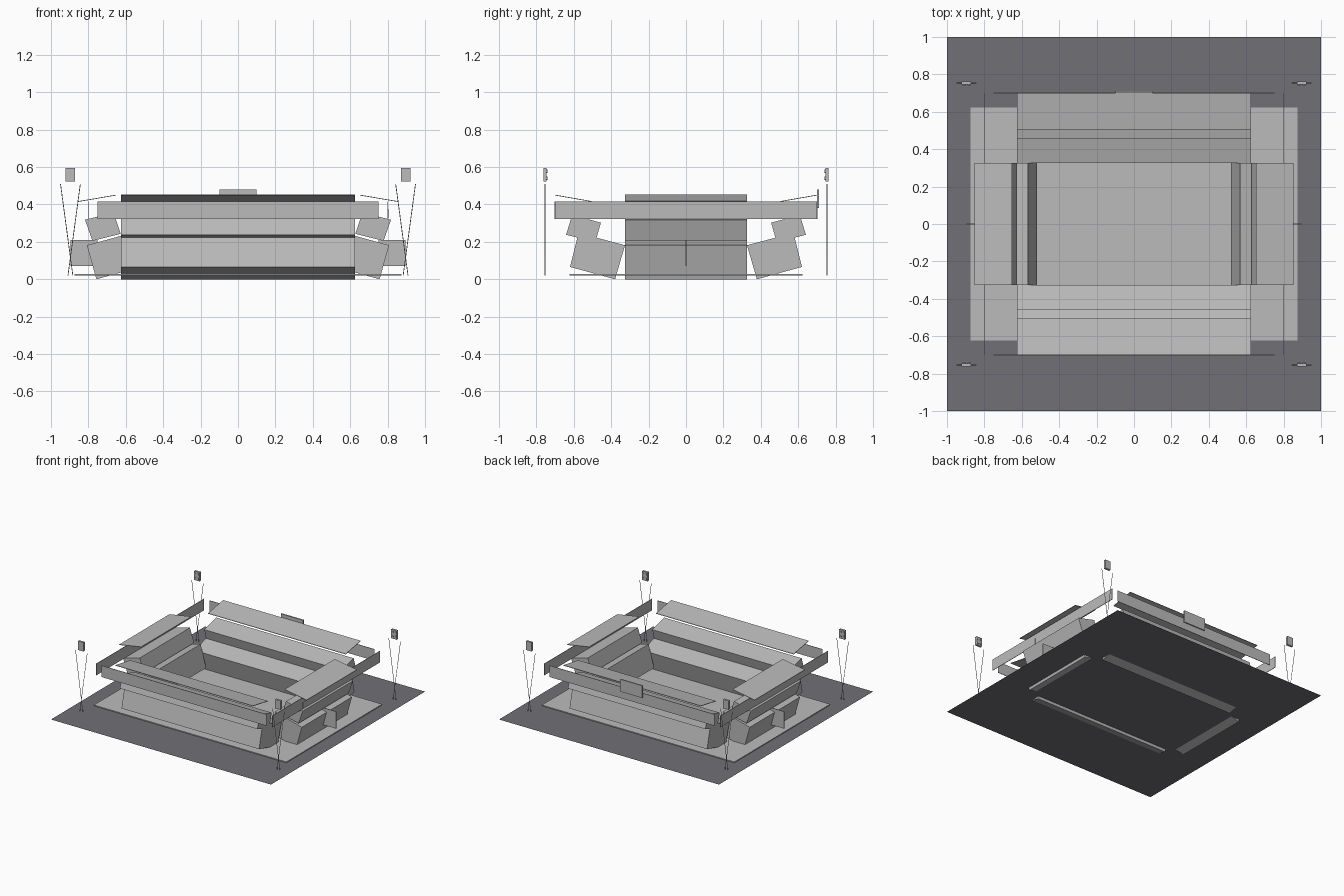
import bpy, bmesh
from mathutils import Vector

cube = bpy.data.objects.get("Cube")
if cube:
    bpy.data.objects.remove(cube, do_unlink=True)


def material(name, color):
    m = bpy.data.materials.new(name)
    m.use_nodes = True
    m.diffuse_color = (*color, 1)
    m.node_tree.nodes["Principled BSDF"].inputs["Base Color"].default_value = (*color, 1)
    return m


CONCRETE = material("light_grey_concrete", (0.5, 0.5, 0.5))
ASPHALT = material("dark_slate_asphalt", (0.16, 0.16, 0.18))


def finish(name, bm, mat):
    bmesh.ops.recalc_face_normals(bm, faces=bm.faces)
    mesh = bpy.data.meshes.new(name)
    bm.to_mesh(mesh)
    bm.free()
    mesh.materials.append(mat)
    ob = bpy.data.objects.new(name, mesh)
    bpy.context.collection.objects.link(ob)
    return ob


def box(name, lo, hi, mat=CONCRETE):
    lo, hi = Vector(lo), Vector(hi)
    bm = bmesh.new()
    bmesh.ops.create_cube(bm, size=1)
    for v in bm.verts:
        v.co = (lo + hi) / 2 + v.co * (hi - lo)
    return finish(name, bm, mat)


def extrude(name, profile, half, place):
    """Extrude an (outward, height) profile along a stand's length."""
    bm = bmesh.new()
    ends = [[bm.verts.new(place(d, t, z)) for d, z in profile] for t in (-half, half)]
    for ring in ends:
        bm.faces.new(ring)
    n = len(profile)
    for i in range(n):
        j = (i + 1) % n
        bm.faces.new((ends[0][i], ends[0][j], ends[1][j], ends[1][i]))
    return finish(name, bm, CONCRETE)


def pole(name, a, b, radius):
    a, b = Vector(a), Vector(b)
    bm = bmesh.new()
    bmesh.ops.create_cone(bm, cap_ends=True, segments=6, radius1=radius,
                          radius2=radius, depth=(b - a).length)
    turn = (b - a).to_track_quat('Z', 'Y')
    for v in bm.verts:
        v.co = turn @ v.co + (a + b) / 2
    return finish(name, bm, CONCRETE)


# Ground sheet and pitch slab
bm = bmesh.new()
bmesh.ops.create_grid(bm, x_segments=1, y_segments=1, size=1)
for v in bm.verts:
    v.co.z = 0.02
finish("ground", bm, ASPHALT)
box("pitch", (-0.875, -0.622, 0.021), (0.875, 0.622, 0.028))

# Stand cross-sections: (distance from centre, height)
END_PARTS = {
    "lower_tier": [(0.326, 0.182), (0.379, 0), (0.62, 0.066), (0.575, 0.248)],
    "upper_tier": [(0.455, 0.303), (0.485, 0.198), (0.641, 0.238), (0.609, 0.343)],
    "roof": [(0.505, 0.414), (0.7, 0.448), (0.7, 0.452), (0.505, 0.418)],
}
SIDE_PARTS = {
    "lower_tier": [(0.757, 0), (0.518, 0.066), (0.568, 0.248), (0.808, 0.182)],
    "upper_tier": [(0.778, 0.205), (0.627, 0.243), (0.665, 0.357), (0.818, 0.318)],
    "roof": [(0.852, 0.414), (0.652, 0.448), (0.652, 0.452), (0.852, 0.418)],
}
FASCIA_Z = (0.322, 0.416)

for s, end, side in ((-1, "front", "right"), (1, "back", "left")):
    # Long stands across the front and back
    for part, profile in END_PARTS.items():
        extrude(f"{end}_{part}", profile, 0.625, lambda d, t, z: (t, s * d, z))
    box(f"{end}_fascia", (-0.75, s * 0.7 - 0.002, FASCIA_Z[0]),
        (0.75, s * 0.7 + 0.002, FASCIA_Z[1]))
    # Short stands on the sides
    for part, profile in SIDE_PARTS.items():
        extrude(f"{side}_{part}", profile, 0.326, lambda d, t, z: (s * d, t, z))
    box(f"{side}_fascia", (s * 0.8 - 0.002, -0.7, FASCIA_Z[0]),
        (s * 0.8 + 0.002, 0.7, FASCIA_Z[1]))
    # Upright fin outside each side stand
    xs = sorted((s * 0.75, s * 0.895))
    box(f"{side}_fin", (xs[0], -0.003, 0.07), (xs[1], 0.003, 0.21))

# Sign boards
box("back_sign", (-0.1, 0.7, 0.38), (0.1, 0.711, 0.48))
box("left_sign", (0.8, -0.305, 0.327), (0.805, -0.2, 0.377))

# Floodlight towers on crossed poles
for sx, side in ((-1, "right"), (1, "left")):
    for sy, end in ((-1, "front"), (1, "back")):
        x, y = sx * 0.896, sy * 0.754
        name = f"{end}_{side}_floodlight"
        box(name + "_head", (x - 0.025, y - 0.009, 0.522), (x + 0.025, y + 0.009, 0.595))
        for k in (-1, 1):
            pole(name + "_pole", (x - k * 0.013, y, 0.02), (x + k * 0.053, y, 0.51), 0.002)
            for z in (0.54, 0.577):
                lx, ly = x + k * 0.013, y - sy * 0.009
                pole(name + "_lamp", (lx, ly, z), (lx, ly - sy * 0.005, z), 0.009)
